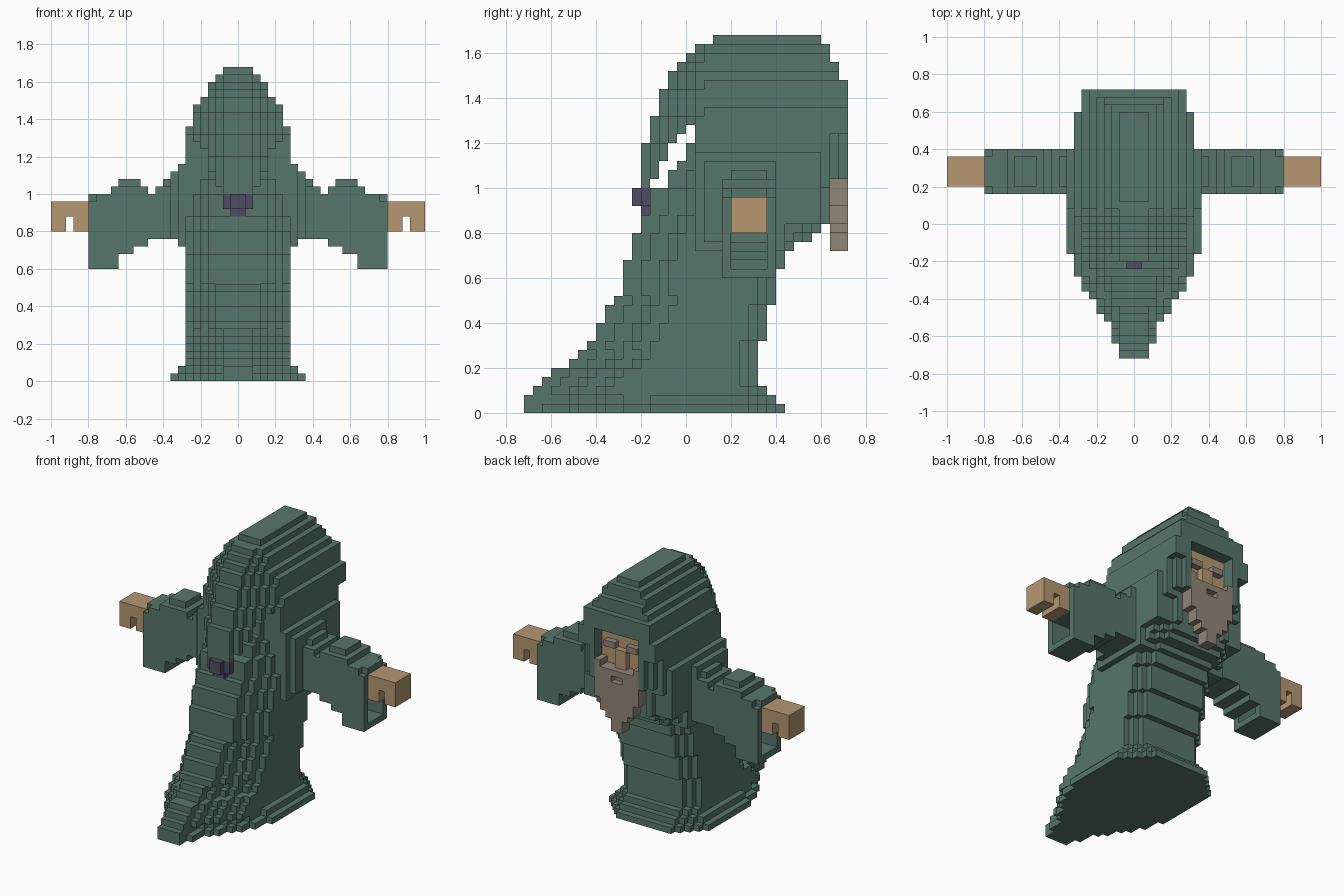
import bpy
import bmesh
from mathutils import Vector

if "Cube" in bpy.data.objects:
    bpy.data.objects.remove(bpy.data.objects["Cube"])

U = 0.04  # edge of one block


def material(name, rgb):
    m = bpy.data.materials.new(name)
    m.diffuse_color = (*rgb, 1)
    m.use_nodes = True
    m.node_tree.nodes["Principled BSDF"].inputs["Base Color"].default_value = m.diffuse_color
    return m


GREEN = material("green cloth", (0.096, 0.18, 0.147))
SKIN = material("skin", (0.46, 0.31, 0.165))
GREY = material("grey hair", (0.29, 0.235, 0.19))
PURPLE = material("purple band", (0.08, 0.075, 0.12))

# The six sides of a block: direction and corner offsets
SIDES = [((1, 0, 0), [(1, 0, 0), (1, 1, 0), (1, 1, 1), (1, 0, 1)]),
         ((-1, 0, 0), [(0, 0, 0), (0, 0, 1), (0, 1, 1), (0, 1, 0)]),
         ((0, 1, 0), [(0, 1, 0), (0, 1, 1), (1, 1, 1), (1, 1, 0)]),
         ((0, -1, 0), [(0, 0, 0), (1, 0, 0), (1, 0, 1), (0, 0, 1)]),
         ((0, 0, 1), [(0, 0, 1), (1, 0, 1), (1, 1, 1), (0, 1, 1)]),
         ((0, 0, -1), [(0, 0, 0), (0, 1, 0), (1, 1, 0), (1, 0, 0)])]


def block_part(name, mat, rule):
    """Mirrored block solid: rule(h, y, z), h = block distance from the middle."""
    cells = set()
    for h in range(25):
        for y in range(-18, 18):
            for z in range(42):
                if rule(h, y, z):
                    cells.update([(h, y, z), (-1 - h, y, z)])
    bm = bmesh.new()
    verts = {}
    for c in cells:
        for d, corners in SIDES:
            if (c[0] + d[0], c[1] + d[1], c[2] + d[2]) in cells:
                continue
            face = []
            for o in corners:
                p = (c[0] + o[0], c[1] + o[1], c[2] + o[2])
                if p not in verts:
                    verts[p] = bm.verts.new(Vector(p) * U)
                face.append(verts[p])
            bm.faces.new(face)
    me = bpy.data.meshes.new(name)
    bm.to_mesh(me)
    bm.free()
    me.materials.append(mat)
    ob = bpy.data.objects.new(name, me)
    bpy.context.collection.objects.link(ob)
    return ob


def step(value, table):
    """Value of the last table entry whose start is not above value."""
    result = table[0][1]
    for start, v in table:
        if value >= start:
            result = v
    return result


# Profiles in blocks
ROBE_FRONT = [(0, -18), (2, -17), (3, -16), (4, -15), (5, -13), (6, -12), (7, -11),
              (8, -10), (10, -9), (12, -8), (13, -7), (17, -6), (20, -5), (22, -4),
              (25, -2), (27, -1), (28, 0)]
ROBE_BACK = [(0, 11), (1, 10), (2, 9), (3, 8), (8, 9), (12, 10), (16, 11), (18, 12),
             (19, 14), (20, 15), (21, 16)]
HEM_WIDTH = [(-18, 2), (-16, 3), (-13, 4), (-12, 5), (-10, 6), (-9, 7), (-7, 8), (-4, 9)]
HOOD_FRONT = [(25, -5), (30, -4), (33, -3), (36, -2), (38, -1), (39, 0), (40, 1), (41, 3)]
HOOD_BACK = [(25, 16), (26, 18), (37, 17), (39, 16), (41, 15)]
HOOD_WIDTH = [(25, 7), (34, 6), (37, 5), (38, 4), (40, 3), (41, 2)]
HOOD_UNDER = [(-5, 25), (-4, 26), (-3, 28), (-2, 30), (-1, 31), (0, 32), (1, 25)]


def opening(h, y, z):
    return y >= 15 and h < 4 and z < 34


def hem(h, y, z):
    if z > 1:
        return False
    back = step(z, ROBE_BACK)
    if not -18 <= y < back:
        return False
    e = back - 1 - y
    return h < min(max(2, step(y, HEM_WIDTH) - z), 5 + e)


def robe(h, y, z):
    if not 2 <= z < 30:
        return False
    front, back = step(z, ROBE_FRONT), step(z, ROBE_BACK)
    if not front <= y < back or opening(h, y, z):
        return False
    d, e = y - front, back - 1 - y
    start = step(z, [(0, 2), (7, 3), (13, 4)])
    return h < min(7, start + d * 5 // 8, 5 + e)


def shoulders(h, y, z):
    inner = h < 8 and 1 <= y < (15 if z >= 21 else 11) and 18 <= z < 29
    outer = h < 9 and 2 <= y < 10 and 19 <= z < 28
    return (inner or outer) and y < step(z, ROBE_BACK)


def hood(h, y, z):
    if z < step(y, HOOD_UNDER) or opening(h, y, z):
        return False
    front, back = step(z, HOOD_FRONT), step(z, HOOD_BACK)
    if not front <= y < back:
        return False
    width = min(step(z, HOOD_WIDTH), 2 + (y - front))
    if z < 31 and y >= 16:
        width = min(width, 22 - y)
    return h < width


def sleeve(h, y, z):
    if not 7 <= h < 20 or not 4 <= y < 10:
        return False
    floor = step(h, [(0, 19), (12, 18), (14, 17), (16, 15)])
    top = step(h, [(0, 28), (9, 27), (10, 26), (11, 25), (12, 26), (13, 27), (16, 26), (17, 25)])
    core = 5 <= y < 9
    if not floor <= z < top:
        return False
    if (z >= 26 or (h == 19 and z == 24)) and not core:
        return False
    return not (core and h >= 10 and floor < z < 20)


def hand(h, y, z):
    return h >= 20 and 5 <= y < 9 and 20 <= z < 24 and not (h == 22 and z < 22)


def face(h, y, z):
    nose = h < 1 and y == 16 and 28 <= z < 31
    return (h < 4 and y == 15 and 24 <= z < 34) or nose


def beard(h, y, z):
    if y not in (16, 17):
        return False
    if h < 1 and z == 26 and y == 17:  # mouth notch
        return False
    width = step(z, [(0, 1), (20, 2), (21, 3), (23, 4)])
    return h < width and 18 <= z < (29 if h == 3 else 28)


block_part("robe_hem", GREEN, hem)
block_part("robe", GREEN, robe)
block_part("shoulder_cape", GREEN, shoulders)
block_part("hood", GREEN, hood)
block_part("sleeves", GREEN, sleeve)
block_part("hands", SKIN, hand)
block_part("face", SKIN, face)
block_part("beard", GREY, beard)
block_part("eyebrows", GREY, lambda h, y, z: h in (1, 2) and y == 16 and z == 31)


# Band tied around the hanging tip of the hood
def band(h, y, z):
    knot = h < 1 and y == -6 and z in (23, 24)
    wrap = h < 2 and -5 <= y < -3 and z in (23, 24)
    tip = h < 1 and y == -5 and z == 22
    return knot or wrap or tip


block_part("hood_band", PURPLE, band)
